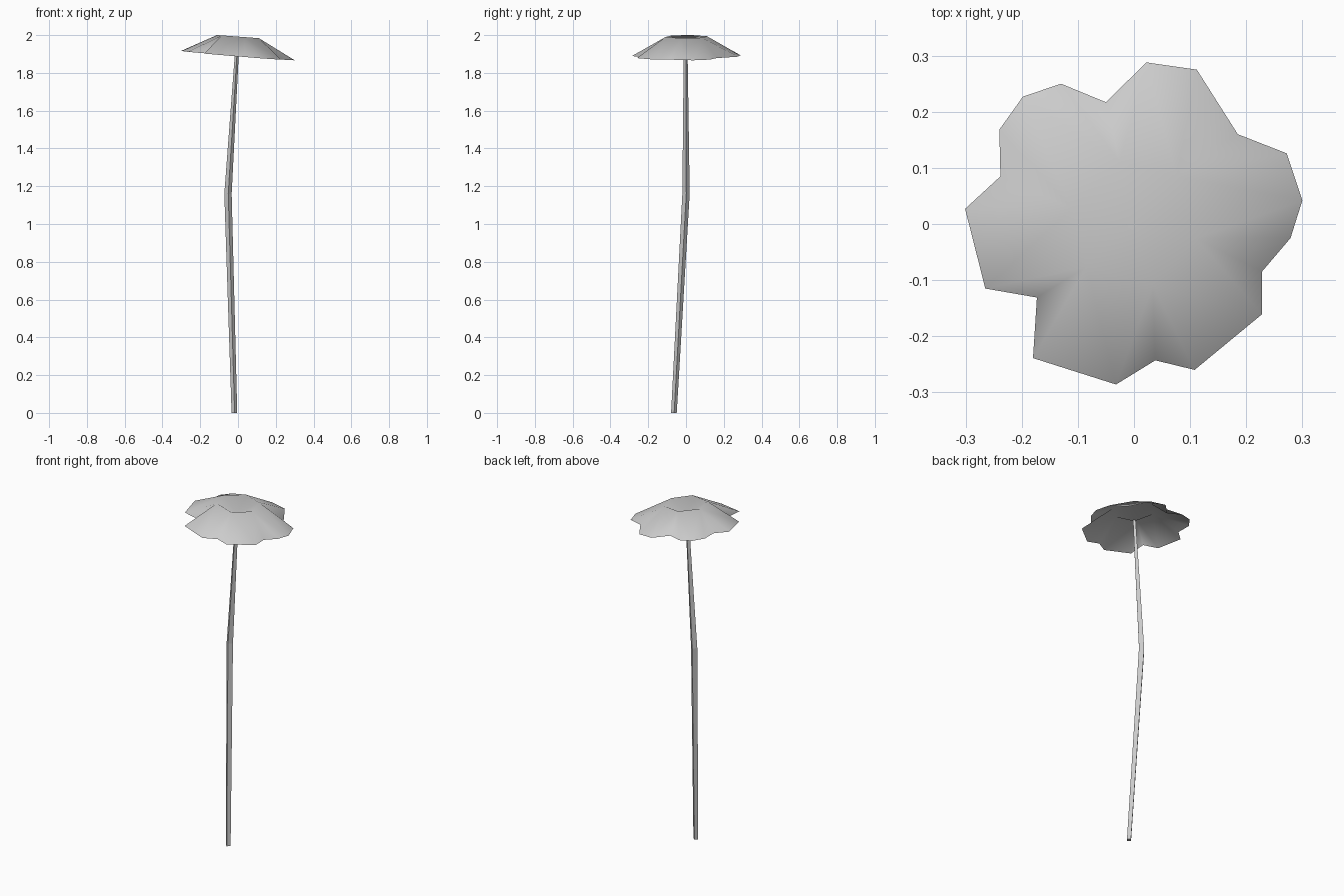
import bpy
import bmesh
import math

if "Cube" in bpy.data.objects:
    bpy.data.objects.remove(bpy.data.objects["Cube"])


def make_object(name, bm):
    mesh = bpy.data.meshes.new(name)
    bm.to_mesh(mesh)
    bm.free()
    ob = bpy.data.objects.new(name, mesh)
    bpy.context.collection.objects.link(ob)
    return ob


# Bent four-sided stem: x, y, z, radius
bm = bmesh.new()
rings = []
for x, y, z, r in [(-0.019, -0.064, 0, 0.015),
                   (-0.053, 0.0, 1.16, 0.0195),
                   (-0.004, -0.002, 1.935, 0.010)]:
    angles = [math.radians(4 + 90 * k) for k in range(4)]
    rings.append([bm.verts.new((x + r * math.cos(a), y + r * math.sin(a), z))
                  for a in angles])
for low, high in zip(rings, rings[1:]):
    for i in range(4):
        j = (i + 1) % 4
        bm.faces.new((low[i], low[j], high[j], high[i]))
bm.faces.new(rings[0][::-1])
bm.faces.new(rings[-1])
make_object("stem", bm)

# Flower head: thin tilted sheet, six lobes; each starts at a notch.
# Six-sided crest: one corner (angle in degrees) above each notch.
lobes = [
    (48, [(0.185, 0.16), (0.112, 0.275), (0.022, 0.288)]),
    (103, [(-0.05, 0.217), (-0.13, 0.25), (-0.198, 0.227), (-0.24, 0.168)]),
    (166, [(-0.238, 0.085), (-0.301, 0.027), (-0.265, -0.115)]),
    (222, [(-0.173, -0.131), (-0.18, -0.239), (-0.032, -0.286)]),
    (287, [(0.038, -0.243), (0.108, -0.26), (0.228, -0.161)]),
    (347, [(0.228, -0.085), (0.279, -0.025), (0.3, 0.042), (0.272, 0.126)]),
]
bm = bmesh.new()
top, rim = [], []
for deg, points in lobes:
    a = math.radians(deg)
    x, y = 0.114 * math.cos(a), 0.114 * math.sin(a)
    top.append(bm.verts.new((x, y, 1.992 - 0.075 * x)))
    rim.append([bm.verts.new((x, y, 1.891 - 0.083 * x + 0.015 * y))
                for x, y in points])
# Sunken centre that meets the stem
centre = bm.verts.new((-0.004, -0.002, 1.93))
for i in range(6):
    j = (i + 1) % 6
    edge = rim[i] + [rim[j][0]]
    half = len(edge) // 2
    for k in range(len(edge) - 1):
        corner = top[i] if k < half else top[j]
        bm.faces.new((edge[k], edge[k + 1], corner))
    bm.faces.new((top[i], edge[half], top[j]))
    bm.faces.new((top[i], top[j], centre))
head = make_object("flower_head", bm)
head.data.shade_smooth()
